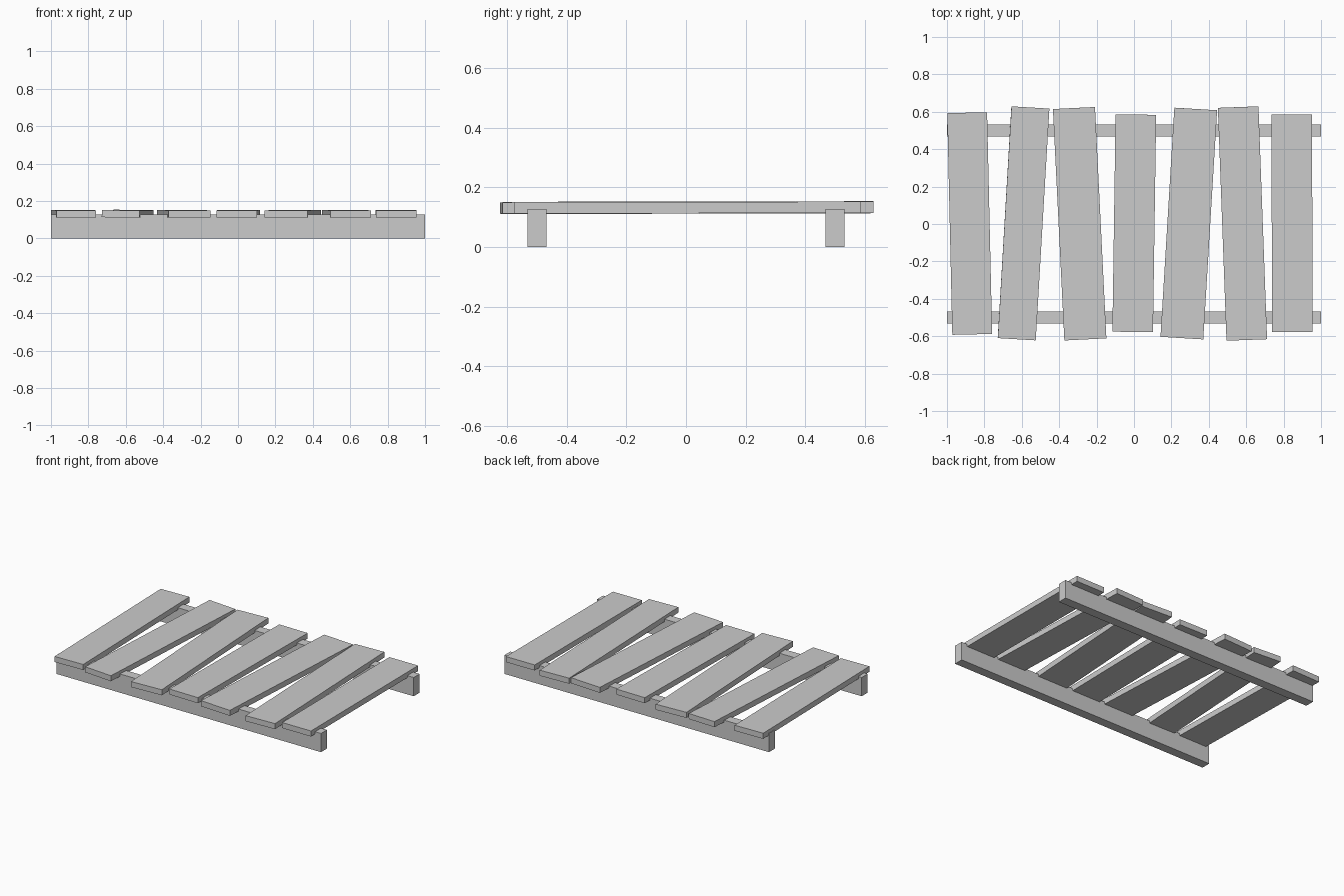
import bpy
from math import atan2, hypot, radians


def box(name, loc, size, rot=(0, 0, 0)):
    bpy.ops.mesh.primitive_cube_add(size=1, location=loc, rotation=rot)
    ob = bpy.context.object
    ob.name = name
    ob.scale = size
    return ob


# two long bearers on edge
for side, y in (("front", -0.5), ("back", 0.5)):
    box(f"{side}_bearer", (0, y, 0.064), (2, 0.064, 0.128))

# crooked planks: front x, front y, back x, back y, width, roll in degrees
planks = [
    (-0.865, -0.590, -0.892, 0.595, 0.213, 0.0),
    (-0.627, -0.616, -0.554, 0.623, 0.203, 0.8),
    (-0.260, -0.617, -0.321, 0.620, 0.225, 0.0),
    (-0.007, -0.577, 0.010, 0.585, 0.217, 0.0),
    (0.256, -0.610, 0.330, 0.615, 0.229, 0.0),
    (0.603, -0.620, 0.557, 0.625, 0.217, 0.0),
    (0.847, -0.577, 0.843, 0.585, 0.217, 0.0),
]
for i, (x0, y0, x1, y1, width, roll) in enumerate(planks, 1):
    dx, dy = x1 - x0, y1 - y0
    box(f"plank_{i}", ((x0 + x1) / 2, (y0 + y1) / 2, 0.132),
        (width, hypot(dx, dy), 0.038),
        (radians(0.1), radians(roll), -atan2(dx, dy)))
